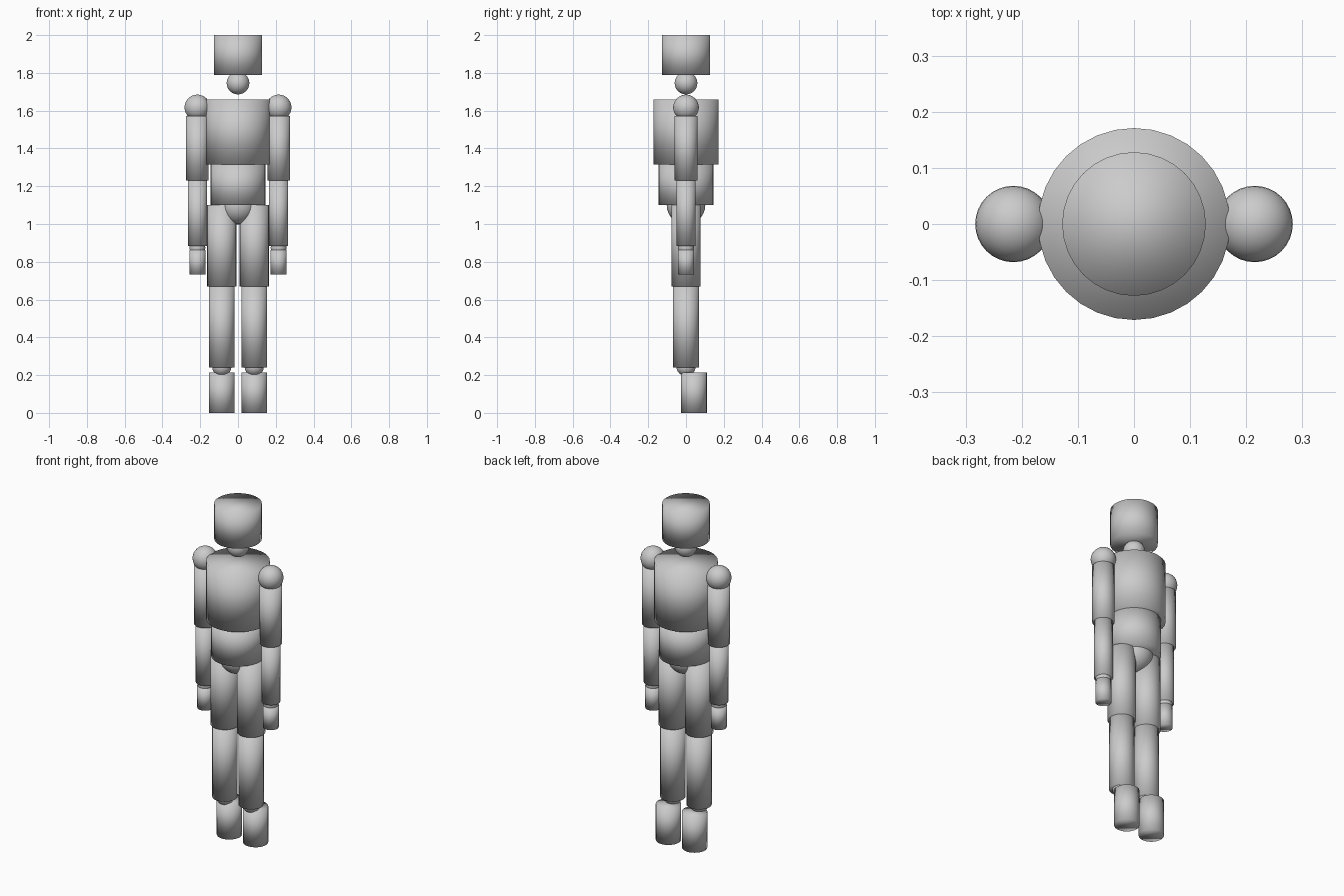
import bpy

if "Cube" in bpy.data.objects:
    bpy.data.objects.remove(bpy.data.objects["Cube"])


def smooth(name):
    ob = bpy.context.object
    ob.name = name
    bpy.ops.object.shade_smooth()  # soft shading across the caps too
    return ob


def tube(name, r, z0, z1, x=0, y=0):
    bpy.ops.mesh.primitive_cylinder_add(vertices=32, radius=r, depth=z1 - z0,
                                        location=(x, y, (z0 + z1) / 2))
    return smooth(name)


def ball(name, r, z, x=0, y=0):
    bpy.ops.mesh.primitive_uv_sphere_add(segments=32, ring_count=16, radius=r,
                                         location=(x, y, z))
    return smooth(name)


# Head and torso
tube("head", 0.128, 1.79, 2.0)
ball("neck", 0.06, 1.746)
tube("chest", 0.171, 1.316, 1.66)
tube("abdomen", 0.145, 1.10, 1.316)
ball("pelvis", 0.102, 1.10)

for side, s in (("left", -1), ("right", 1)):
    # Arm
    ax = 0.215 * s
    ball(side + "_shoulder", 0.068, 1.617, ax)
    tube(side + "_upper_arm", 0.06, 1.23, 1.573, ax)
    tube(side + "_forearm", 0.051, 0.884, 1.23, ax)
    ball(side + "_wrist", 0.042, 0.875, ax)
    tube(side + "_hand", 0.043, 0.733, 0.863, ax)
    # Leg
    lx = 0.086 * s
    tube(side + "_thigh", 0.077, 0.67, 1.10, lx)
    tube(side + "_shin", 0.068, 0.24, 0.67, lx)
    ball(side + "_ankle", 0.051, 0.246, lx)
    tube(side + "_foot", 0.068, 0.0, 0.214, lx, 0.042)
